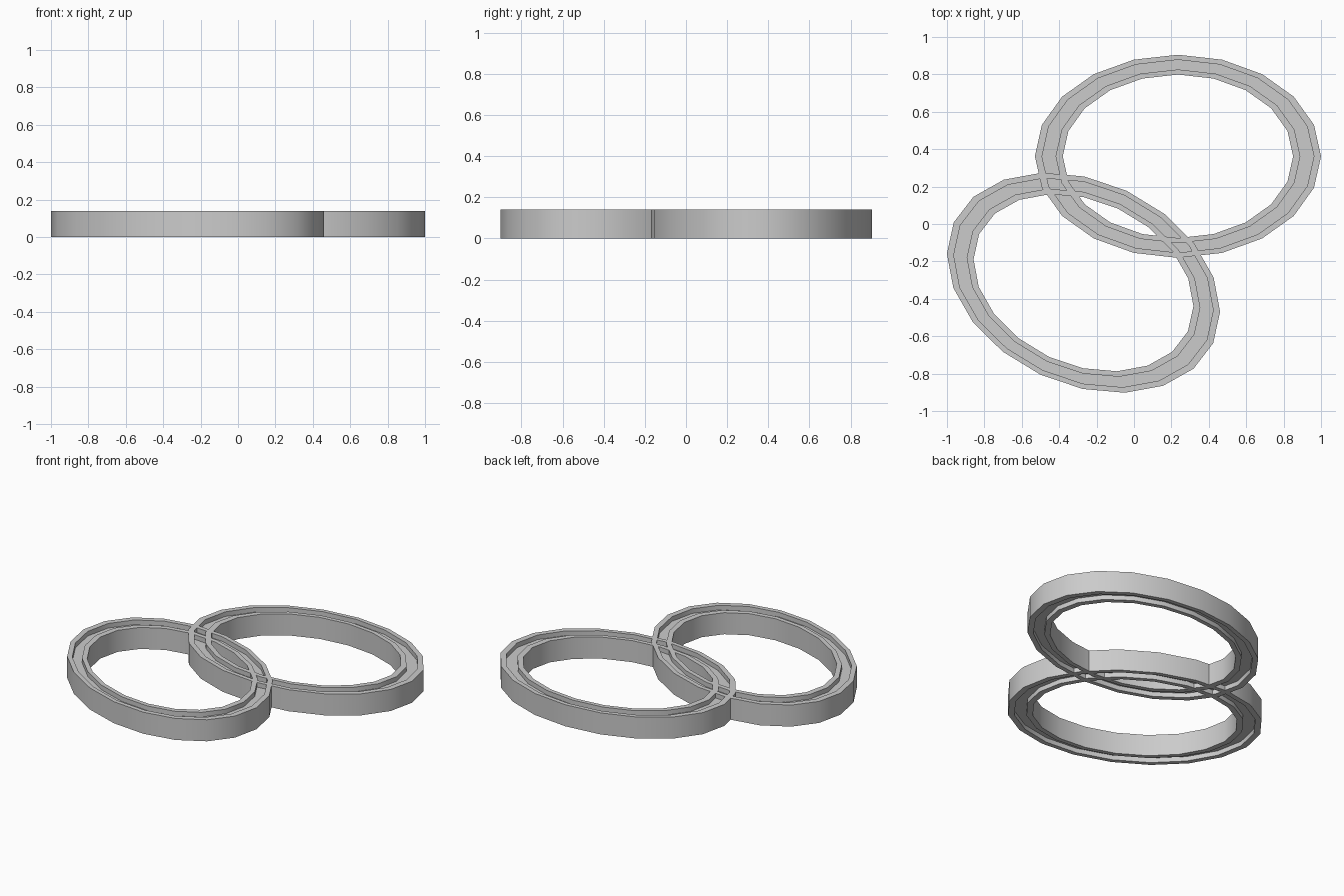
import bpy, bmesh, math
from mathutils import Matrix

cube = bpy.data.objects.get("Cube")
if cube:
    bpy.data.objects.remove(cube, do_unlink=True)

SEGMENTS = 20
SEMI_X, SEMI_Y = 0.765, 0.543
HEIGHT, GROOVE = 0.14, 0.03

grey = bpy.data.materials.new("light grey")
grey.use_nodes = True
colour = (0.6, 0.6, 0.6, 1)
grey.diffuse_color = colour
grey.node_tree.nodes["Principled BSDF"].inputs["Base Color"].default_value = colour

# Band cross-section as (ellipse scale, height), grooved above and below
top, floor = HEIGHT, HEIGHT - GROOVE
SECTION = [(1, 0), (1, top), (0.95, top), (0.95, floor), (0.855, floor), (0.855, top),
           (0.805, top), (0.805, 0), (0.855, 0), (0.855, GROOVE), (0.95, GROOVE), (0.95, 0)]


def oval_ring(name, centre, turn):
    """Sweep the cross-section around an ellipse."""
    bm = bmesh.new()
    loops = []
    for i in range(SEGMENTS):
        a = math.tau * i / SEGMENTS
        loops.append([bm.verts.new((s * SEMI_X * math.cos(a), s * SEMI_Y * math.sin(a), z))
                      for s, z in SECTION])
    n = len(SECTION)
    for i in range(SEGMENTS):
        here, after = loops[i], loops[(i + 1) % SEGMENTS]
        for k in range(n):
            m = (k + 1) % n
            bm.faces.new((here[k], after[k], after[m], here[m]))
    bmesh.ops.recalc_face_normals(bm, faces=bm.faces)
    place = Matrix.Translation((*centre, 0)) @ Matrix.Rotation(math.radians(turn), 4, "Z")
    bm.transform(place)
    mesh = bpy.data.meshes.new(name)
    bm.to_mesh(mesh)
    bm.free()
    mesh.materials.append(grey)
    obj = bpy.data.objects.new(name, mesh)
    bpy.context.collection.objects.link(obj)
    bpy.ops.object.select_all(action="DESELECT")
    obj.select_set(True)
    bpy.context.view_layer.objects.active = obj
    bpy.ops.object.shade_smooth_by_angle(angle=math.radians(30))
    return obj


# Two overlapping rings sharing the same height
oval_ring("back_ring", (0.235, 0.362), 0)
oval_ring("front_ring", (-0.27, -0.314), -25)
